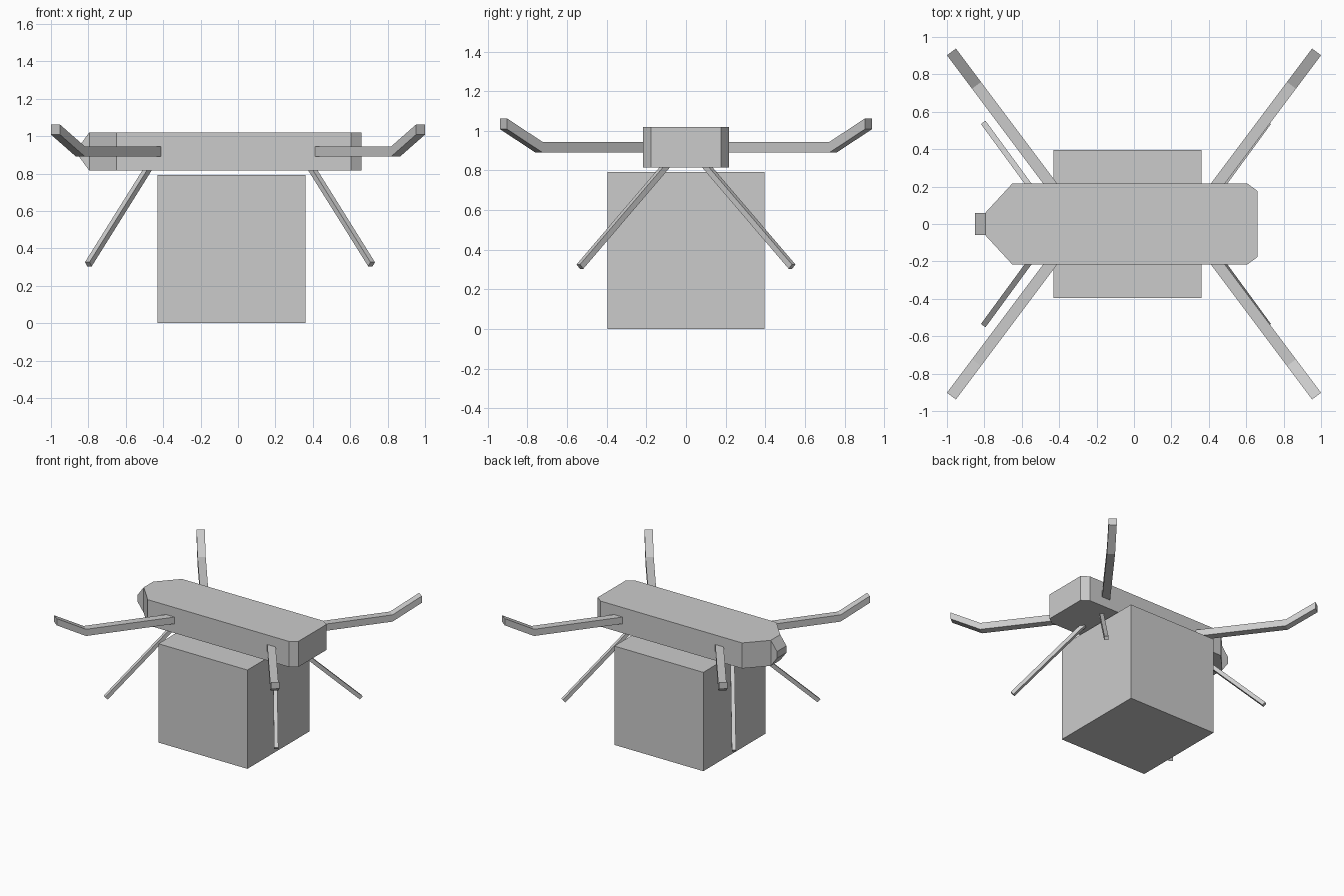
import bpy, bmesh
from mathutils import Vector

if "Cube" in bpy.data.objects:
    bpy.data.objects.remove(bpy.data.objects["Cube"])


def make_object(name, bm):
    bmesh.ops.recalc_face_normals(bm, faces=bm.faces)
    mesh = bpy.data.meshes.new(name)
    bm.to_mesh(mesh)
    bm.free()
    ob = bpy.data.objects.new(name, mesh)
    bpy.context.collection.objects.link(ob)
    return ob


def loft(name, rings):
    """Skin a closed, capped solid through rings of equal point count."""
    bm = bmesh.new()
    loops = [[bm.verts.new(p) for p in ring] for ring in rings]
    for a, b in zip(loops, loops[1:]):
        n = len(a)
        for i in range(n):
            bm.faces.new((a[i], a[(i + 1) % n], b[(i + 1) % n], b[i]))
    bm.faces.new(loops[0])
    bm.faces.new(loops[-1])
    return make_object(name, bm)


def rect(center, u, v):
    c = Vector(center)
    return [c + u + v, c - u + v, c - u - v, c + u - v]


# fuselage: chamfered outline extruded upward
half = [(-0.795, 0.06), (-0.65, 0.217), (0.605, 0.217), (0.66, 0.177)]
outline = half + [(x, -y) for x, y in reversed(half)]
loft("fuselage", [[(x, y, z) for x, y in outline] for z in (0.815, 1.02)])

# wedge-shaped nose
Y = Vector((0, 0.06, 0))
loft("nose_wedge", [rect((-0.795, 0, 0.9175), Y, Vector((0, 0, 0.1025))),
                    rect((-0.85, 0, 0.9175), Y, Vector((0, 0, 0.027)))])

# cargo box slung below the fuselage
loft("cargo_box", [rect((-0.035, 0, z), Vector((0.395, 0, 0)), Vector((0, 0.395, 0)))
                   for z in (0, 0.793)])

for sx, side in ((-1, "left"), (1, "right")):
    for sy, end in ((-1, "front"), (1, "back")):
        # bent rotor arm: horizontal run, then an upturned tip
        across = Vector((0.8 * sx, -0.6 * sy, 0)) * 0.03
        up = Vector((0, 0, 0.027))
        path = [(0.421, 0.18, 0.917), (0.842, 0.741, 0.917), (0.976, 0.92, 1.035)]
        loft(f"{end}_{side}_rotor_arm",
             [rect((x * sx, y * sy, z), across, up) for x, y, z in path])

        # splayed landing leg with a square section
        top = Vector((-0.043 + 0.435 * sx, 0.095 * sy, 0.83))
        foot = Vector((-0.043 + 0.757 * sx, 0.535 * sy, 0.315))
        d = (foot - top).normalized()
        u = d.cross(Vector((0, 0, 1))).normalized()
        v = d.cross(u)
        loft(f"{end}_{side}_landing_leg",
             [rect(p, u * 0.015, v * 0.015) for p in (top, foot)])
